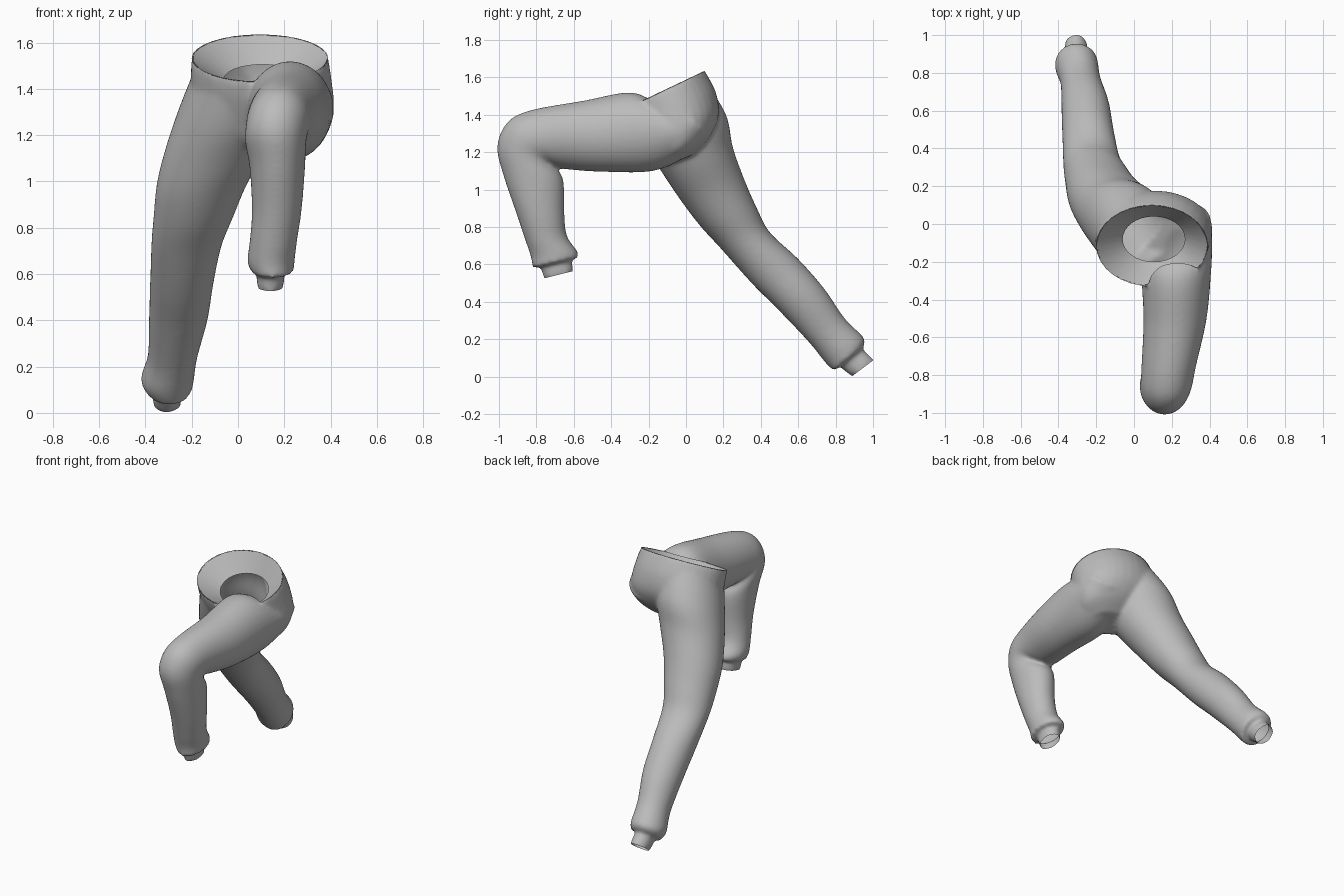
import bpy, bmesh, math
from mathutils import Vector

default = bpy.data.objects.get("Cube")
if default:
    bpy.data.objects.remove(default)

SIDES = 32
VOXEL = 0.01

cloth = bpy.data.materials.new("grey cloth")
cloth.use_nodes = True
grey = (0.5, 0.5, 0.5, 1)
cloth.diffuse_color = grey
cloth.node_tree.nodes["Principled BSDF"].inputs["Base Color"].default_value = grey

# Each section: front edge (y, z), back edge (y, z), right and left extent (x)
waist = (-.33, 1.43, .10, 1.635, -.20, .39)
waist_hole = (-.20, 1.38, .04, 1.505, -.06, .27)
pelvis = [
    waist,
    (-.30, 1.35, .16, 1.52, -.205, .405),
    (-.24, 1.24, .175, 1.39, -.19, .415),
    (-.20, 1.16, .12, 1.27, -.08, .38),
    (-.15, 1.12, .03, 1.18, .03, .29),
]
left_leg = [
    (-.06, 1.46, .13, 1.30, .06, .405),
    (-.14, 1.45, .02, 1.19, .07, .415),
    (-.29, 1.52, -.17, 1.10, .04, .41),
    (-.55, 1.475, -.45, 1.095, .05, .385),
    (-.83, 1.425, -.65, 1.11, .04, .33),
    (-.955, 1.36, -.72, 1.13, .035, .31),
    (-1.01, 1.23, -.70, 1.12, .03, .295),
    (-.975, 1.07, -.655, 1.05, .05, .29),
    (-.91, .88, -.65, .87, .06, .275),
    (-.86, .73, -.635, .75, .05, .255),
    (-.83, .64, -.58, .67, .04, .245),
    (-.82, .58, -.575, .635, .06, .24),
]
left_cuff = [(-.79, .63, -.62, .67, .08, .20), (-.76, .525, -.60, .565, .08, .20)]
right_leg = [
    (-.29, 1.40, .10, 1.59, -.18, .20),
    (-.21, 1.22, .215, 1.40, -.255, .18),
    (-.115, 1.07, .25, 1.23, -.31, .12),
    (-.02, .93, .31, 1.06, -.35, .04),
    (.08, .80, .38, .90, -.365, -.02),
    (.19, .68, .45, .77, -.375, -.07),
    (.35, .50, .60, .63, -.38, -.105),
    (.50, .35, .74, .47, -.385, -.13),
    (.66, .18, .85, .31, -.39, -.175),
    (.74, .08, .95, .21, -.42, -.19),
    (.79, .03, .95, .16, -.39, -.20),
]
right_cuff = [(.79, .08, .91, .18, -.37, -.245), (.885, .0, 1.005, .09, -.37, -.245)]


def frame(section):
    """Centre and the two half axes of a section's ellipse."""
    ay, az, by, bz, x0, x1 = section
    centre = Vector(((x0 + x1) / 2, (ay + by) / 2, (az + bz) / 2))
    return centre, Vector(((x1 - x0) / 2, 0, 0)), Vector((0, by - ay, bz - az)) / 2


def smooth_path(sections, steps=5):
    """Curved interpolation between neighbouring sections."""
    rows = [sections[0], *sections, sections[-1]]
    result = []
    for p, a, b, n in zip(rows, rows[1:], rows[2:], rows[3:]):
        for s in range(steps):
            t = s / steps
            result.append([
                v + t * ((w - u) + t * ((2 * u - 5 * v + 4 * w - k) + t * (3 * (v - w) + k - u))) / 2
                for u, v, w, k in zip(p, a, b, n)])
    return result + [sections[-1]]


def loft(bm, sections, capped=True):
    rings = []
    for section in sections:
        centre, side, depth = frame(section)
        angles = [math.tau * i / SIDES for i in range(SIDES)]
        rings.append([bm.verts.new(centre + side * math.cos(a) + depth * math.sin(a)) for a in angles])
    faces = []
    for low, high in zip(rings, rings[1:]):
        for i in range(SIDES):
            j = (i + 1) % SIDES
            faces.append(bm.faces.new((low[i], low[j], high[j], high[i])))
    if capped:
        faces += [bm.faces.new(rings[0]), bm.faces.new(rings[-1])]
    bmesh.ops.recalc_face_normals(bm, faces=faces)


def make_object(name, bm):
    mesh = bpy.data.meshes.new(name)
    bm.to_mesh(mesh)
    bm.free()
    mesh.materials.append(cloth)
    obj = bpy.data.objects.new(name, mesh)
    bpy.context.scene.collection.objects.link(obj)
    return obj


def open_end(bm, section):
    """Remove the flat cap at a section and trim the edge onto its plane."""
    centre, side, depth = frame(section)
    normal = side.cross(depth).normalized()

    def inside(point):
        offset = point - centre
        across = offset.dot(side) / side.length_squared
        along = offset.dot(depth) / depth.length_squared
        return abs(offset.dot(normal)) < VOXEL * 1.5 and math.hypot(across, along) < 1.15

    cap = [f for f in bm.faces if abs(f.normal.dot(normal)) > 0.85 and inside(f.calc_center_median())]
    bmesh.ops.delete(bm, geom=cap, context='FACES')
    for vert in bm.verts:
        if vert.is_boundary and inside(vert.co):
            vert.co -= normal * (vert.co - centre).dot(normal)


def relax(bm, rounds):
    """Soften the cloth while keeping open edges on their own loops."""
    inner = [v for v in bm.verts if not v.is_boundary]
    rims = [(v, [e.other_vert(v) for e in v.link_edges if e.is_boundary])
            for v in bm.verts if v.is_boundary]
    for _ in range(rounds):
        bmesh.ops.smooth_vert(bm, verts=inner, factor=0.5,
                              use_axis_x=True, use_axis_y=True, use_axis_z=True)
        moved = [(v, v.co.lerp(sum((n.co for n in near), Vector()) / len(near), 0.5))
                 for v, near in rims if near]
        for vert, position in moved:
            vert.co = position


# Trousers: pelvis, legs and cuffs merged into one skin
bm = bmesh.new()
for part in (pelvis, left_leg, right_leg):
    loft(bm, smooth_path(part))
for part in (left_cuff, right_cuff):
    loft(bm, part)
trousers = make_object("trousers", bm)
remesh = trousers.modifiers.new("merge", 'REMESH')
remesh.mode = 'VOXEL'
remesh.voxel_size = VOXEL
bpy.context.view_layer.objects.active = trousers
trousers.select_set(True)
bpy.ops.object.modifier_apply(modifier=remesh.name)

# Open the waist and the two cuffs
bm = bmesh.new()
bm.from_mesh(trousers.data)
bm.normal_update()
for end in (waist, left_cuff[-1], right_cuff[-1]):
    open_end(bm, end)
relax(bm, 9)
for face in bm.faces:
    face.material_index = 0
bm.to_mesh(trousers.data)
bm.free()
if not trousers.data.materials:
    trousers.data.materials.append(cloth)

# Waist lining: sloping inner band with an open middle
bm = bmesh.new()
loft(bm, [waist, waist_hole], capped=False)
lining = make_object("waist_lining", bm)
lining.select_set(True)
bpy.ops.object.shade_smooth_by_angle(angle=math.radians(50))
